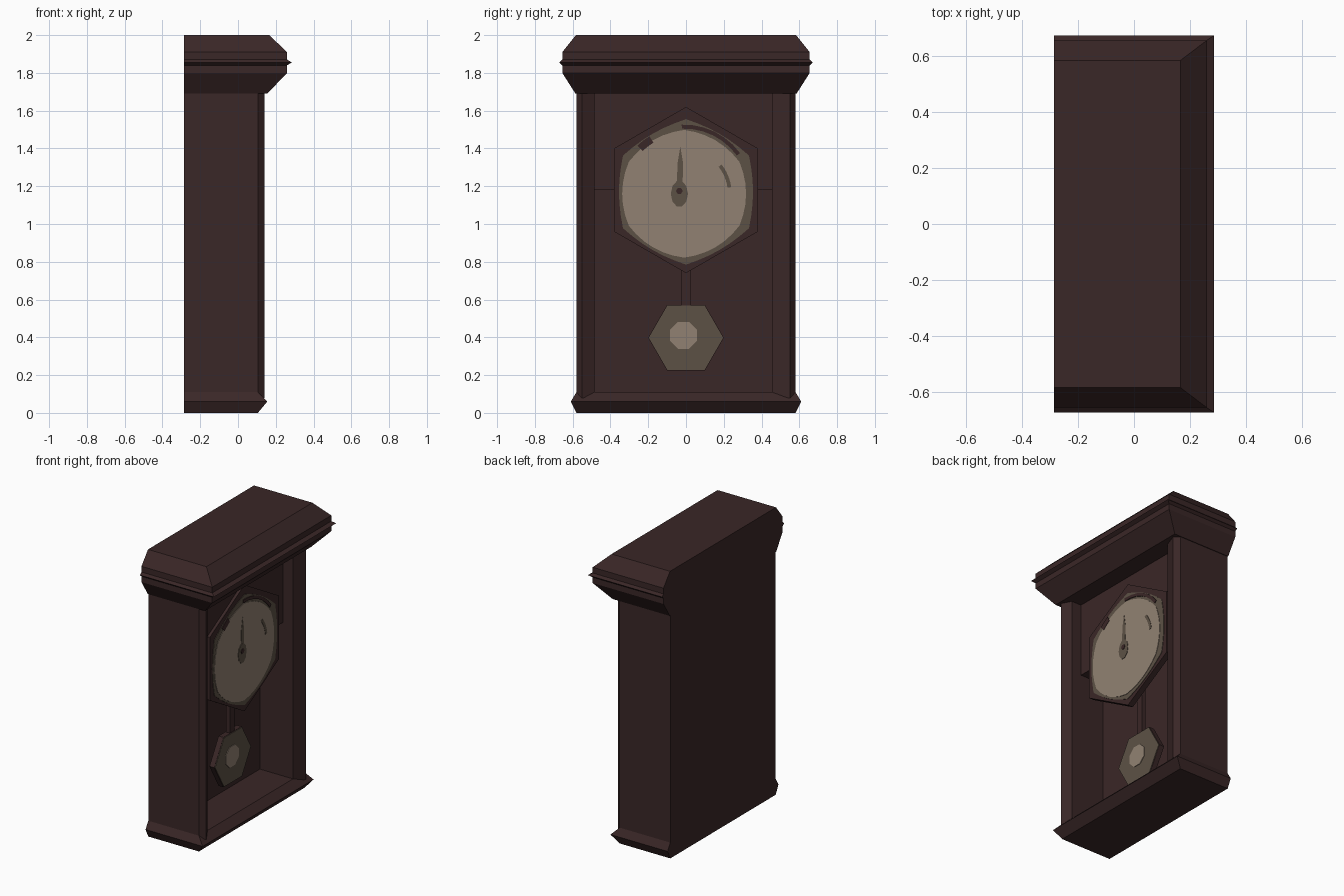
import bpy, bmesh, math

if "Cube" in bpy.data.objects:
    bpy.data.objects.remove(bpy.data.objects["Cube"])

BACK = -0.285


def material(name, rgb):
    m = bpy.data.materials.new(name)
    m.diffuse_color = (*rgb, 1)
    m.use_nodes = True
    m.node_tree.nodes["Principled BSDF"].inputs["Base Color"].default_value = m.diffuse_color
    return m


WOOD = material("dark brown wood", (0.042, 0.020, 0.020))
CREAM = material("aged cream", (0.285, 0.222, 0.170))
TAUPE = material("dull taupe", (0.108, 0.083, 0.060))


def loft(name, rings, mat):
    """Solid through a list of closed rings with equal point counts."""
    bm = bmesh.new()
    loops = [[bm.verts.new(p) for p in ring] for ring in rings]
    n = len(loops[0])
    for a, b in zip(loops, loops[1:]):
        for i in range(n):
            bm.faces.new((a[i], a[(i + 1) % n], b[(i + 1) % n], b[i]))
    bm.faces.new(loops[0])
    bm.faces.new(loops[-1])
    bmesh.ops.recalc_face_normals(bm, faces=bm.faces)
    me = bpy.data.meshes.new(name)
    bm.to_mesh(me)
    bm.free()
    me.materials.append(mat)
    ob = bpy.data.objects.new(name, me)
    bpy.context.collection.objects.link(ob)
    return ob


def moulding(name, sections):
    """Flat-backed moulding from (z, front x, half width) sections."""
    return loft(name, [[(BACK, -w, z), (x, -w, z), (x, w, z), (BACK, w, z)]
                       for z, x, w in sections], WOOD)


def plate(name, pts, x0, x1, mat):
    """Outline in (y, z) extruded along x."""
    return loft(name, [[(x, y, z) for y, z in pts] for x in (x0, x1)], mat)


def rect(y0, y1, z0, z1):
    return [(y0, z0), (y1, z0), (y1, z1), (y0, z1)]


def disc(cy, cz, r, n, turn=0.0):
    return [(cy + r * math.cos(turn + math.tau * i / n),
             cz + r * math.sin(turn + math.tau * i / n)) for i in range(n)]


def arc_band(cy, cz, r0, r1, a0, a1, n=6):
    angles = [math.radians(a0 + (a1 - a0) * i / n) for i in range(n + 1)]
    outer = [(cy + r1 * math.cos(a), cz + r1 * math.sin(a)) for a in angles]
    inner = [(cy + r0 * math.cos(a), cz + r0 * math.sin(a)) for a in angles]
    return outer + inner[::-1]


def soft_hexagon(cy, cz, apothem, roundness, n=36):
    pts = []
    for i in range(n):
        a = math.tau * i / n
        d = (a + math.pi / 6) % (math.pi / 3) - math.pi / 6
        r = apothem * ((1 - roundness) / math.cos(d) + roundness)
        pts.append((cy + r * math.cos(a), cz + r * math.sin(a)))
    return pts


# Case: base, cornice, two ridged stiles, recessed back
moulding("base", [(0, 0.105, 0.58), (0.06, 0.155, 0.61), (0.11, 0.105, 0.58)])
moulding("cornice", [(1.69, 0.155, 0.585), (1.80, 0.26, 0.655),
                     (1.84, 0.26, 0.655), (1.855, 0.285, 0.672),
                     (1.87, 0.26, 0.655), (1.91, 0.26, 0.655),
                     (2.0, 0.165, 0.583)])
for side, sign, inner in (("left", -1, 0.485), ("right", 1, 0.455)):
    profile = [(BACK, 0.58), (0.105, 0.58), (0.14, 0.55), (0.105, inner), (BACK, inner)]
    loft(side + "_stile", [[(x, sign * y, z) for x, y in profile]
                           for z in (0.08, 1.70)], WOOD)
plate("back_panel", rect(-0.50, 0.47, 0.09, 1.70), BACK, -0.15, WOOD)
plate("movement_box", rect(-0.49, 0.46, 1.18, 1.70), -0.16, 0.03, WOOD)

# Clock dial: hexagonal board with layered plates
plate("dial_board", disc(0, 1.18, 0.44, 6, math.pi / 6), 0.01, 0.05, WOOD)
plate("dial_ring", soft_hexagon(0, 1.17, 0.355, 0.45), 0.049, 0.053, TAUPE)
plate("dial_face", soft_hexagon(-0.01, 1.16, 0.328, 0.8), 0.052, 0.056, CREAM)
plate("ring_shadow_mark", arc_band(-0.01, 1.16, 0.345, 0.366, 36, 92), 0.052, 0.058, WOOD)
plate("ring_small_mark", arc_band(-0.01, 1.16, 0.315, 0.355, 121, 134), 0.052, 0.058, WOOD)
plate("face_mark", arc_band(-0.01, 1.16, 0.232, 0.252, 8, 38), 0.055, 0.058, TAUPE)
plate("hand", [(-0.05, 1.15), (-0.02, 1.15), (-0.015, 1.32), (-0.03, 1.41), (-0.045, 1.32)],
      0.055, 0.058, TAUPE)
plate("hand_hub", [(-0.035 + 0.65 * y, 1.16 + z) for y, z in disc(0, 0, 0.07, 10)],
      0.055, 0.059, TAUPE)
plate("hub_pin", disc(-0.035, 1.175, 0.018, 6), 0.058, 0.062, WOOD)

# Pendulum: rod, hexagonal bob, front plates
plate("pendulum_rod", rect(-0.025, 0.025, 0.45, 1.2), -0.075, -0.045, WOOD)
plate("pendulum_bob", disc(0, 0.398, 0.2, 6), -0.08, -0.042, WOOD)
plate("bob_plate", disc(0, 0.398, 0.197, 6), -0.043, -0.038, TAUPE)
plate("bob_centre", disc(-0.013, 0.41, 0.077, 8, math.pi / 8), -0.039, -0.034, CREAM)
